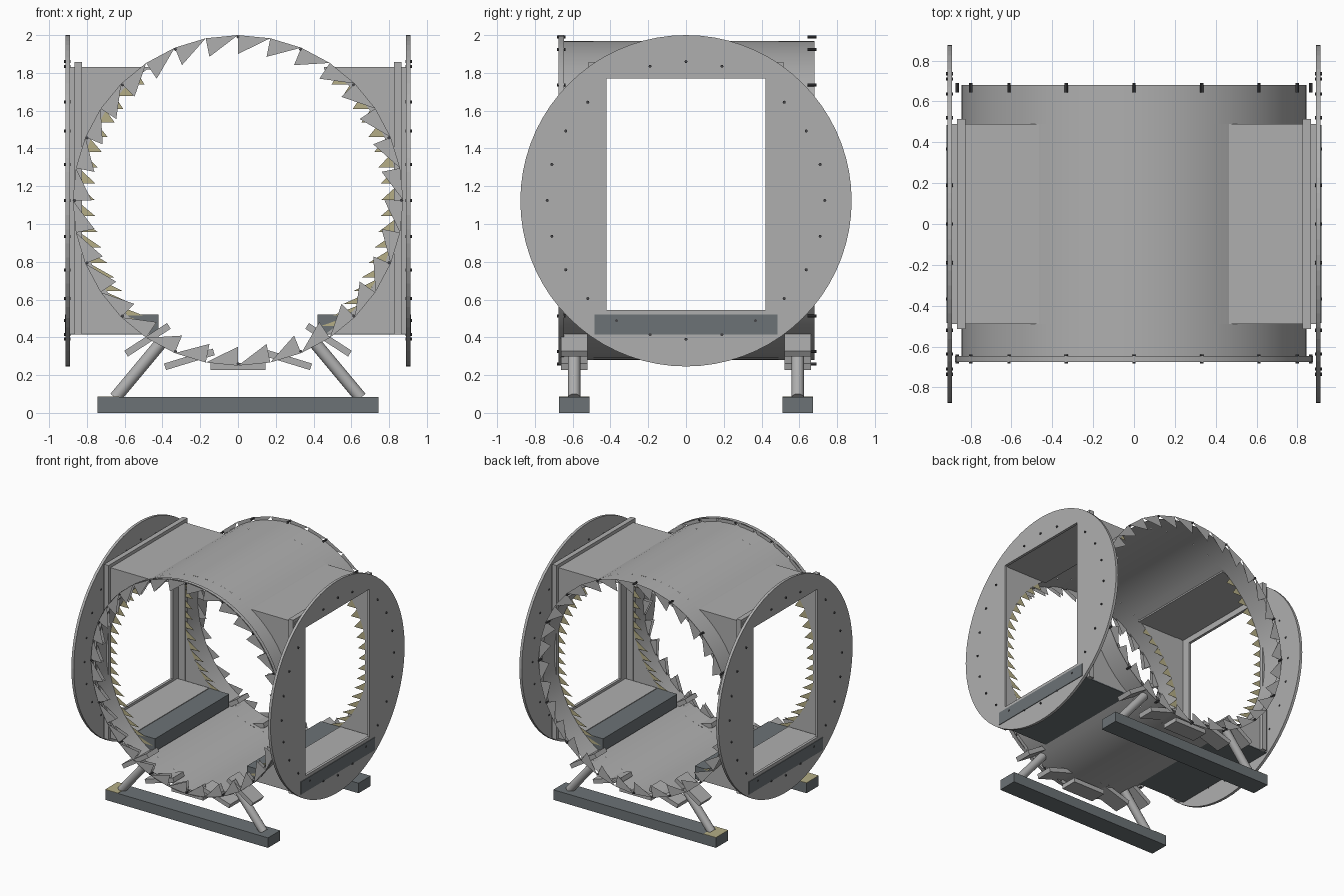
import bpy, math
from math import sin, cos, radians, pi
from mathutils import Vector

cube = bpy.data.objects.get("Cube")
if cube:
    bpy.data.objects.remove(cube, do_unlink=True)

CZ = 1.125          # height of the drum axis
R = 0.845           # drum radius
TOP, BOTTOM = 1.83, 0.415
DEPTH = 0.49        # half depth of the side ducts
CUT = math.asin((TOP - CZ) / R)


def material(name, rgb):
    m = bpy.data.materials.new(name)
    m.use_nodes = True
    m.diffuse_color = (*rgb, 1)
    m.node_tree.nodes["Principled BSDF"].inputs["Base Color"].default_value = (*rgb, 1)
    return m


GREY = material("light grey metal", (0.43, 0.43, 0.43))
SLATE = material("slate grey", (0.15, 0.17, 0.18))
TAN = material("tan", (0.46, 0.42, 0.24))
BOLT = material("dark bolt grey", (0.06, 0.06, 0.065))


def mesh(name, verts, faces, mat, smooth=False):
    me = bpy.data.meshes.new(name)
    me.from_pydata(verts, [], faces)
    me.materials.append(mat)
    me.polygons.foreach_set("use_smooth", [smooth] * len(me.polygons))
    ob = bpy.data.objects.new(name, me)
    bpy.context.collection.objects.link(ob)
    return ob


def box(name, lo, hi, mat, rot_y=0):
    lo, hi = Vector(lo), Vector(hi)
    h = (hi - lo) / 2
    v = [(sx * h.x, sy * h.y, sz * h.z) for sx in (-1, 1) for sy in (-1, 1) for sz in (-1, 1)]
    f = [(0, 1, 3, 2), (4, 6, 7, 5), (0, 4, 5, 1), (2, 3, 7, 6), (0, 2, 6, 4), (1, 5, 7, 3)]
    ob = mesh(name, v, f, mat)
    ob.location = (lo + hi) / 2
    ob.rotation_euler.y = rot_y
    return ob


def rod(name, a, b, r, mat, sides=16):
    a, b = Vector(a), Vector(b)
    q = (b - a).to_track_quat('Z', 'Y')
    ring = [q @ Vector((r * cos(2 * pi * i / sides), r * sin(2 * pi * i / sides), 0)) for i in range(sides)]
    v = [a + p for p in ring] + [b + p for p in ring]
    f = [(i, (i + 1) % sides, sides + (i + 1) % sides, sides + i) for i in range(sides)]
    ob = mesh(name, v, f + [tuple(reversed(range(sides))), tuple(range(sides, 2 * sides))], mat)
    for p in ob.data.polygons:
        p.use_smooth = len(p.vertices) == 4 and sides > 8
    return ob


def polar(a, r, y):
    return (r * cos(a), y, CZ + r * sin(a))


def shell(name, a0, a1, y0, y1, r, n):
    angles = [a0 + (a1 - a0) * i / n for i in range(n + 1)]
    v = [polar(a, r, y) for a in angles for y in (y0, y1)]
    f = [(2 * i, 2 * i + 1, 2 * i + 3, 2 * i + 2) for i in range(n)]
    return mesh(name, v, f, GREY, True)


# Open drum: two end bands joined by roof and floor panels
shell("drum_front_band", 0, 2 * pi, -0.66, -DEPTH, R, 64)
shell("drum_rear_band", 0, 2 * pi, DEPTH, 0.68, R, 64)
shell("drum_roof", CUT, pi - CUT, -DEPTH, DEPTH, R, 14)
shell("drum_floor", pi + CUT, 2 * pi - CUT, -DEPTH, DEPTH, R, 14)
shell("front_flange_rim", 0, 2 * pi, -0.675, -0.645, 0.875, 64)

# Saw-toothed rings at both ends
STEP = 2 * pi / 32
for name, y in (("front_teeth", -0.675), ("front_inner_teeth", -0.645), ("rear_teeth", 0.68)):
    verts, faces = [], []
    for i in range(32):
        a = pi / 2 + i * STEP
        verts += [polar(a, 0.875, y), polar(a, 0.775, y), polar(a - STEP, 0.875, y)]
        faces.append((3 * i, 3 * i + 1, 3 * i + 2))
    mesh(name, verts, faces, GREY)

# Bolts around both drum ends
for i in range(16):
    a = 2 * pi * i / 16
    for name, y0, y1 in (("front_bolt", -0.682, -0.638), ("rear_bolt", 0.643, 0.69)):
        rod(name, polar(a, 0.865, y0), polar(a, 0.865, y1), 0.008, BOLT, 8)

for s, side in ((1, "left"), (-1, "right")):
    # Duct cheeks, trimmed to the drum, with tan teeth along the curve
    for e, end in ((-1, "front"), (1, "rear")):
        y = e * DEPTH
        n = 20
        v, f = [], []
        for i in range(n + 1):
            x, _, z = polar(-CUT + 2 * CUT * i / n, R, y)
            v += [(s * x, y, z), (s * 0.89, y, z)]
        f = [(2 * i, 2 * i + 1, 2 * i + 3, 2 * i + 2) for i in range(n)]
        mesh(f"{side}_{end}_duct_cheek", v, f, GREY)
        tv, tf = [], []
        for i in range(18):
            a = radians(-52 + i * 5.8)
            base, up = polar(a, R, y), polar(a + radians(5), R, y)
            tip = (base[0] - 0.085, y, base[2])
            tv += [(s * p[0], p[1], p[2]) for p in (base, up, tip)]
            tf.append((3 * i, 3 * i + 1, 3 * i + 2))
        mesh(f"{side}_{end}_duct_teeth", tv, tf, TAN)

    def sbox(name, x0, x1, y0, y1, z0, z1, mat):
        xa, xb = sorted((s * x0, s * x1))
        return box(f"{side}_{name}", (xa, y0, z0), (xb, y1, z1), mat)

    # Duct roof and slate sill with a grey outer floor
    sbox("duct_roof", 0.455, 0.89, -DEPTH, DEPTH, TOP - 0.012, TOP, GREY)
    sbox("duct_sill", 0.42, 0.917, -0.485, 0.485, BOTTOM, 0.52, SLATE)
    sbox("duct_floor", 0.6, 0.89, -0.48, 0.48, 0.52, 0.525, GREY)

    # Collar around the duct
    for y in (-0.5, 0.5):
        sbox("collar_post", 0.825, 0.866, y - 0.015, y + 0.015, BOTTOM, 1.857, GREY)
    sbox("collar_head", 0.825, 0.866, -0.515, 0.515, 1.825, 1.857, GREY)

    # Round side plate with a rectangular doorway
    hy, z0, z1 = 0.42, 0.545, 1.77
    corners = [math.atan2(z - CZ, y) % (2 * pi) for y in (-hy, hy) for z in (z0, z1)]
    angles = sorted([2 * pi * i / 72 for i in range(72)] + corners)
    outer, inner = [], []
    for a in angles:
        c, d = cos(a), sin(a)
        ty = hy / abs(c) if abs(c) > 1e-6 else 9
        tz = ((z1 - CZ) if d > 0 else (CZ - z0)) / max(abs(d), 1e-6)
        t = min(ty, tz)
        outer.append((0.877 * c, CZ - 0.002 + 0.877 * d))
        inner.append((t * c, CZ + t * d))
    m = len(angles)
    v = [(s * x, p[0], p[1]) for x in (0.89, 0.912) for ring in (outer, inner) for p in ring]
    f = []
    for i in range(m):
        j = (i + 1) % m
        f += [(i, j, m + j, m + i), (2 * m + i, 3 * m + i, 3 * m + j, 2 * m + j),
              (i, 2 * m + i, 2 * m + j, j), (m + i, m + j, 3 * m + j, 3 * m + i)]
    mesh(f"{side}_side_plate", v, f, GREY)

    # Bolts on the side plate
    for i in range(24):
        if i in (4, 8):
            continue
        a = 2 * pi * i / 24
        y, z = 0.735 * cos(a), CZ + 0.735 * sin(a)
        rod(f"{side}_plate_bolt", (s * 0.886, y, z), (s * 0.92, y, z), 0.008, BOLT, 8)

# Stands: base beams, slanted legs and cradle pads
for e, end in ((-1, "front"), (1, "rear")):
    y = e * 0.592
    box(f"{end}_base_beam", (-0.745, y - 0.08, 0), (0.745, y + 0.08, 0.083), SLATE)
    box(f"{end}_beam_end_plate", (-0.745, y - 0.08, 0.083), (-0.63, y + 0.08, 0.086), TAN)
    for s in (-1, 1):
        rod(f"{end}_leg", (s * 0.65, y, 0.08), (s * 0.4, y, 0.38), 0.033, GREY)
    for deg in (-33, -17, 0, 17, 33):
        a = radians(deg)
        x, z = 0.88 * sin(a), CZ - 0.88 * cos(a)
        w = 0.145 if deg == 0 else 0.135
        box(f"{end}_cradle_pad", (x - w, y - 0.07, z - 0.018), (x + w, y + 0.07, z + 0.018), GREY, a)
